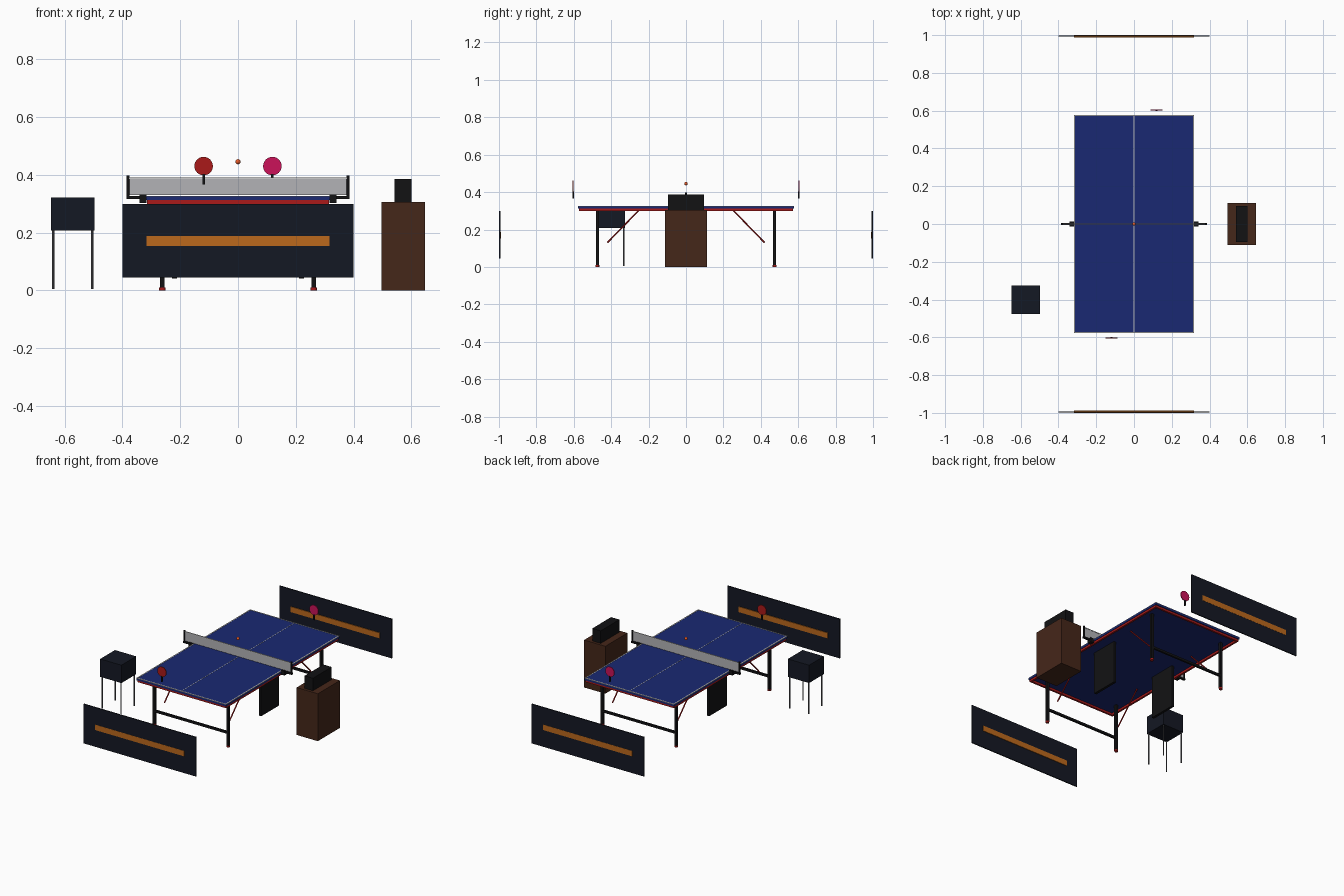
import bpy
from mathutils import Vector

if "Cube" in bpy.data.objects:
    bpy.data.objects.remove(bpy.data.objects["Cube"])


def mat(name, r, g, b):
    m = bpy.data.materials.new(name)
    m.diffuse_color = (r, g, b, 1)
    m.use_nodes = True
    m.node_tree.nodes["Principled BSDF"].inputs["Base Color"].default_value = m.diffuse_color
    return m


BLUE = mat("blue", .01, .022, .17)
WHITE = mat("white", .7, .7, .7)
NET = mat("net_grey", .45, .45, .47)
NAVY = mat("navy", .007, .009, .017)
BLACK = mat("black", .006, .006, .007)
ORANGE = mat("orange", .5, .14, .012)
RED = mat("red", .4, .01, .01)
PINK = mat("pink", .6, .006, .1)
BROWN = mat("brown", .06, .02, .01)
STEEL = mat("steel", .12, .12, .13)
BALL = mat("ball", .8, .1, .02)


def finish(name, m):
    o = bpy.context.object
    o.name = name
    o.data.materials.append(m)
    return o


def box(name, m, x, y, z):
    """Box from (min, max) ranges."""
    bpy.ops.mesh.primitive_cube_add(size=1, location=[(a + b) / 2 for a, b in (x, y, z)])
    o = finish(name, m)
    o.scale = [abs(b - a) for a, b in (x, y, z)]
    bpy.ops.object.transform_apply(location=False, rotation=False, scale=True)
    return o


def rod(name, m, a, b, r, sides=16):
    """Cylinder between two points."""
    a, b = Vector(a), Vector(b)
    d = b - a
    bpy.ops.mesh.primitive_cylinder_add(vertices=sides, radius=r, depth=d.length, location=(a + b) / 2)
    o = finish(name, m)
    o.rotation_euler = d.to_track_quat('Z', 'Y').to_euler()
    bpy.ops.object.shade_smooth_by_angle()
    return o


def around(c, h):
    return (c - h, c + h)


# Table top with white lines
HX, HY, TOP = .318, .577, .326
box("table_top", BLUE, (-HX, HX), (-HY, HY), (.312, TOP))
box("centre_line", WHITE, around(0, .0015), (-HY, HY), (TOP - .002, TOP + .0008))
for s in (-1, 1):
    box("side_line", WHITE, around(s * (HX - .003), .0035), (-HY, HY), (TOP - .002, TOP + .001))
    box("end_line", WHITE, (-HX, HX), around(s * (HY - .003), .0035), (TOP - .002, TOP + .001))
    # Red apron frame
    box("apron_side", RED, around(s * .309, .006), (-.572, .572), (.299, .313))
    box("apron_end", RED, (-.315, .315), around(s * .566, .006), (.299, .313))

# Undercarriage
for sy in (-1, 1):
    y = sy * .474
    box("leg_crossbar", BLACK, (-.262, .262), around(y, .006), (.084, .098))
    for sx in (-1, 1):
        x = sx * .262
        box("table_leg", BLACK, around(x, .008), around(y, .008), (.006, .312))
        rod("leg_foot", RED, (x, y, 0), (x, y, .01), .011)
        rod("brace", RED, (sx * .23, sy * .42, .13), (sx * .23, sy * .245, .31), .004, 12)
for s in (-1, 1):
    box("centre_panel", BLACK, around(s * .22, .008), (-.09, .09), (.04, .312))

# Net, posts and clamps
box("net", NET, (-.38, .38), around(0, .0015), (.33, .387))
box("net_tape", WHITE, (-.38, .38), around(0, .003), (.386, .391))
for s in (-1, 1):
    rod("net_post", BLACK, (s * .381, 0, .316), (s * .381, 0, .397), .005)
    box("net_arm", BLACK, (s * .315, s * .386), around(0, .006), (.316, .327))
    box("net_clamp", BLACK, (s * .316, s * .341), around(0, .014), (.303, .331))

# Ball
bpy.ops.mesh.primitive_uv_sphere_add(segments=24, ring_count=12, radius=.009, location=(0, 0, .445))
finish("ball", BALL)
bpy.ops.object.shade_smooth_by_angle(angle=1.0)

# Paddles
for s, m in ((-1, RED), (1, PINK)):
    x, y = s * .119, s * .603
    rod("paddle_blade", m, (x, y - .0025, .43), (x, y + .0025, .43), .032, 32)
    box("paddle_handle", BLACK, around(x, .0042), around(y, .004), (.366, .402))

# Barriers at both ends
for s in (-1, 1):
    box("barrier", NAVY, (-.4, .4), (s * .992, s * .999), (.045, .298))
    box("barrier_stripe", ORANGE, (-.317, .317), (s * .988, s * 1.0), (.153, .188))

# Officials' table and scoreboard
box("side_table", BROWN, (.496, .647), (-.112, .112), (0, .305))
box("scoreboard", BLACK, (.541, .6), (-.095, .095), (.305, .386))

# Towel box on thin legs
box("towel_box", NAVY, (-.648, -.497), (-.476, -.326), (.207, .322))
for x in (-.64, -.505):
    for y in (-.468, -.334):
        rod("towel_box_leg", STEEL, (x, y, .004), (x, y, .21), .004, 12)
